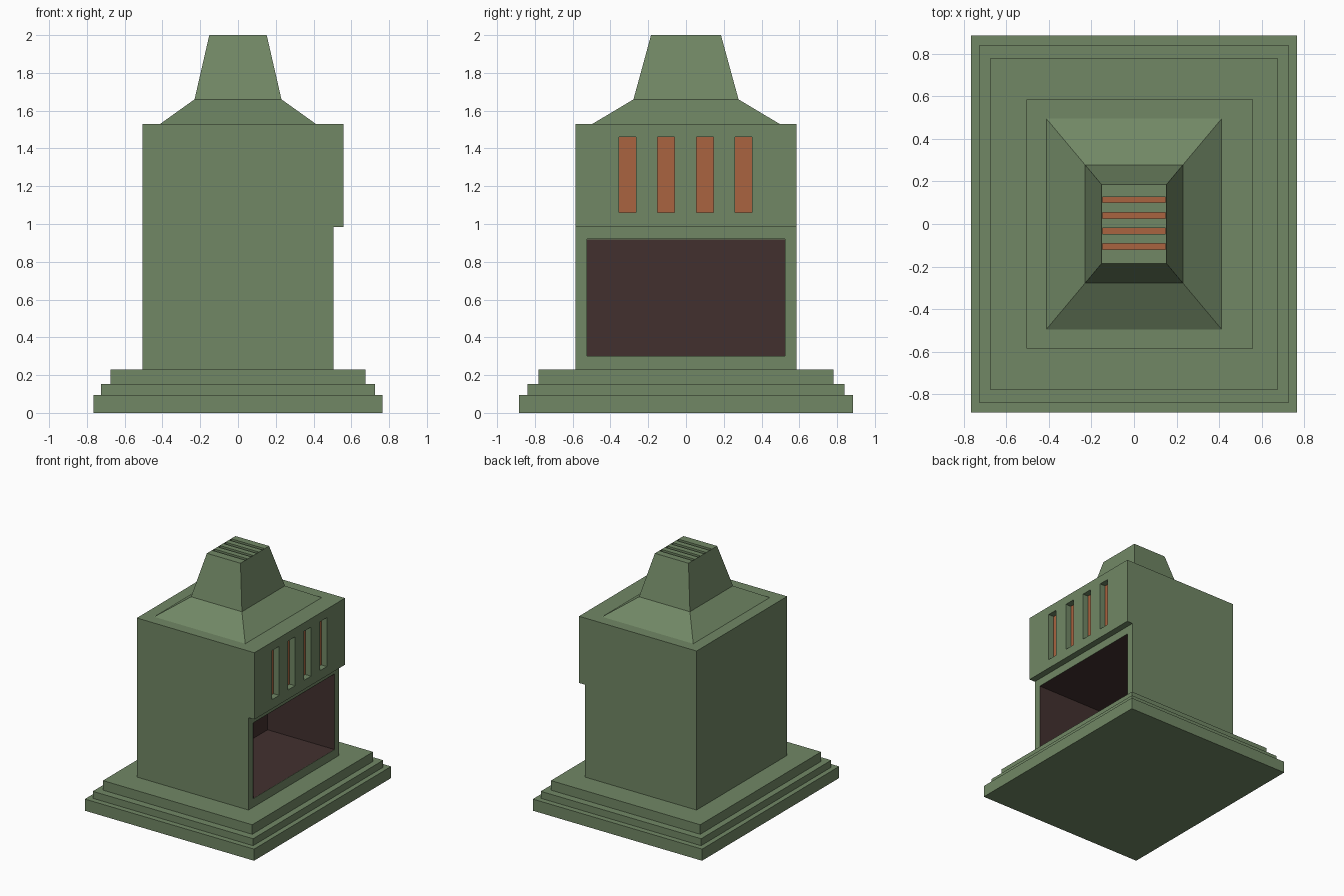
import bpy, bmesh

if "Cube" in bpy.data.objects:
    bpy.data.objects.remove(bpy.data.objects["Cube"])


def material(name, color):
    m = bpy.data.materials.new(name)
    m.diffuse_color = (*color, 1)
    m.use_nodes = True
    m.node_tree.nodes["Principled BSDF"].inputs["Base Color"].default_value = m.diffuse_color
    return m


GREEN = material("green_paint", (0.165, 0.245, 0.13))
ORANGE = material("orange_glow", (0.40, 0.125, 0.05))
DARK = material("dark_lining", (0.055, 0.03, 0.028))


def finish(name, bm, mat):
    bmesh.ops.recalc_face_normals(bm, faces=bm.faces[:])
    me = bpy.data.meshes.new(name)
    bm.to_mesh(me)
    bm.free()
    ob = bpy.data.objects.new(name, me)
    bpy.context.collection.objects.link(ob)
    if mat:
        me.materials.append(mat)
    return ob


def boxes(name, items, mat):
    """Each item is (x0, x1, y0, y1, z0, z1)."""
    bm = bmesh.new()
    for x0, x1, y0, y1, z0, z1 in items:
        vs = bmesh.ops.create_cube(bm, size=1)["verts"]
        for v in vs:
            v.co = (x1 if v.co.x > 0 else x0,
                    y1 if v.co.y > 0 else y0,
                    z1 if v.co.z > 0 else z0)
    return finish(name, bm, mat)


def loft(name, rings, mat):
    """Stack of centred rectangles (half x, half y, z)."""
    bm = bmesh.new()
    loops = [[bm.verts.new((sx * x, sy * y, z))
              for sx, sy in ((-1, -1), (1, -1), (1, 1), (-1, 1))]
             for x, y, z in rings]
    for a, b in zip(loops, loops[1:]):
        for i in range(4):
            j = (i + 1) % 4
            bm.faces.new((a[i], a[j], b[j], b[i]))
    bm.faces.new(loops[0])
    bm.faces.new(loops[-1])
    return finish(name, bm, mat)


def cut(target, cutter):
    mod = target.modifiers.new("cut", 'BOOLEAN')
    mod.operation = 'DIFFERENCE'
    mod.solver = 'EXACT'
    mod.object = cutter
    cutter.hide_render = True
    cutter.hide_viewport = True
    cutter.display_type = 'WIRE'


# Stepped base
loft("stepped_base", [(0.765, 0.885, 0), (0.765, 0.885, 0.095),
                      (0.725, 0.84, 0.095), (0.725, 0.84, 0.152),
                      (0.675, 0.78, 0.152), (0.675, 0.78, 0.23)], GREEN)

# Body with overhanging hood, extruded along y
profile = [(-0.505, 0.23), (0.505, 0.23), (0.505, 0.985),
           (0.558, 0.985), (0.558, 1.53), (-0.505, 1.53)]
bm = bmesh.new()
face = bm.faces.new([bm.verts.new((x, -0.585, z)) for x, z in profile])
ext = bmesh.ops.extrude_face_region(bm, geom=[face])["geom"]
bmesh.ops.translate(bm, vec=(0, 1.17, 0),
                    verts=[g for g in ext if isinstance(g, bmesh.types.BMVert)])
body = finish("furnace_body", bm, GREEN)

# Firebox opening and hood slots
slot_y = [-0.31, -0.105, 0.10, 0.305]
depth = -0.10
cuts = [(depth, 0.7, -0.525, 0.525, 0.30, 0.92)]
cuts += [(0.505, 0.7, y - 0.045, y + 0.045, 1.06, 1.46) for y in slot_y]
cut(body, boxes("body_cutter", cuts, GREEN))
boxes("hood_glow", [(0.504, 0.508, y - 0.045, y + 0.045, 1.06, 1.46)
                    for y in slot_y], ORANGE)

# Dark firebox lining, open at the mouth
lining = boxes("firebox_lining",
               [(depth + 0.002, 0.505, -0.523, 0.523, 0.302, 0.918)], DARK)
bm = bmesh.new()
bm.from_mesh(lining.data)
bmesh.ops.delete(bm, geom=[f for f in bm.faces if f.normal.x > 0.9], context='FACES')
bmesh.ops.reverse_faces(bm, faces=bm.faces[:])
bm.to_mesh(lining.data)
bm.free()

# Sloped roof and tapered chimney
chimney = loft("roof_and_chimney", [(0.412, 0.495, 1.53), (0.23, 0.278, 1.66),
                                    (0.152, 0.185, 2.0)], GREEN)

# Vent slots in the chimney top
vent_y = [0.114, 0.041, -0.032, -0.105]
cut(chimney, boxes("vent_cutter", [(-0.149, 0.149, y - 0.014, y + 0.014, 1.94, 2.1)
                                   for y in vent_y], GREEN))
boxes("chimney_glow", [(-0.149, 0.149, y - 0.014, y + 0.014, 1.938, 1.943)
                       for y in vent_y], ORANGE)
